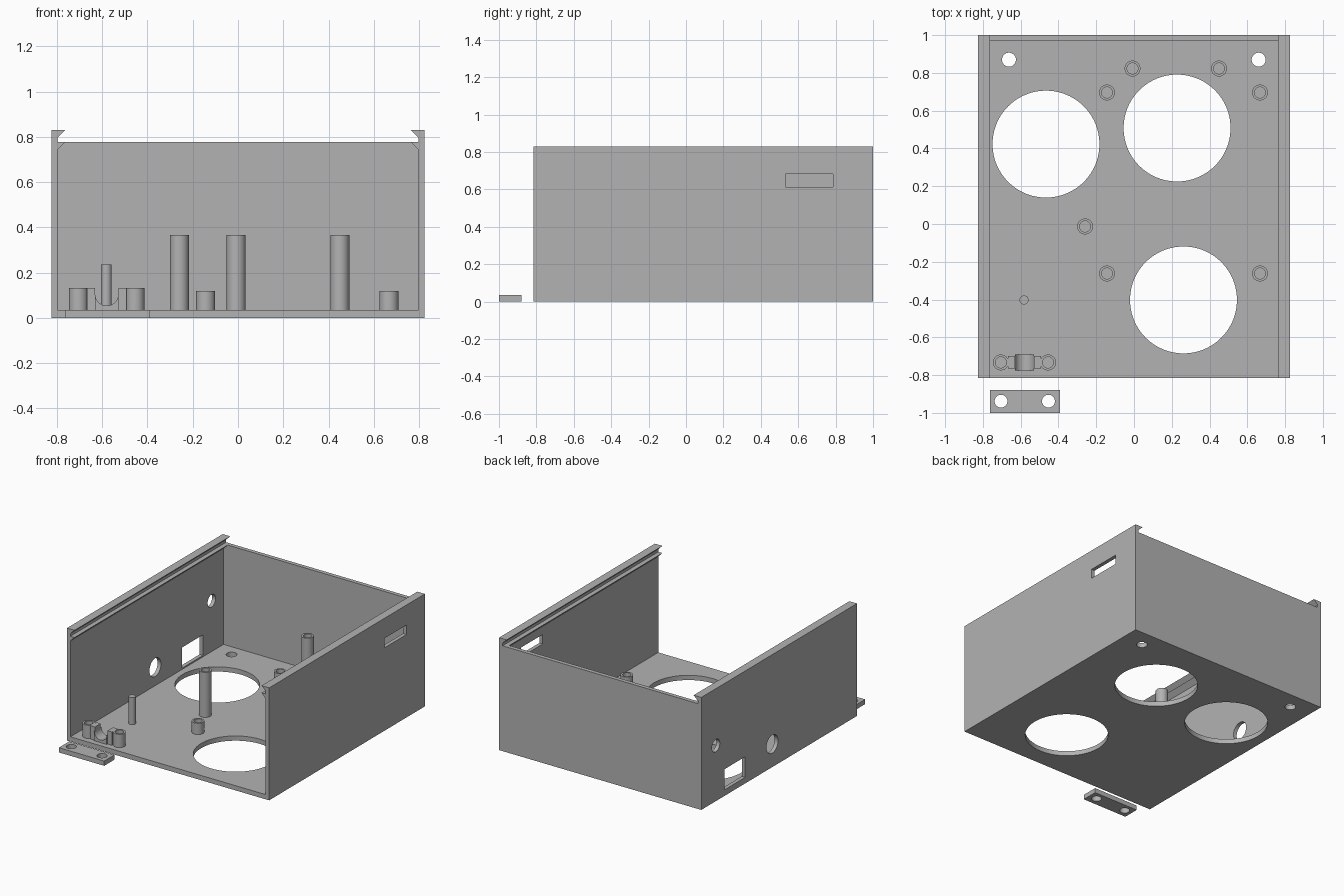
import bpy
import bmesh
from math import pi, cos, sin, radians
from mathutils import Matrix, Vector

cube = bpy.data.objects.get("Cube")
if cube:
    bpy.data.objects.remove(cube, do_unlink=True)

# Single plain grey
GREY = (0.45, 0.45, 0.45, 1)
mat = bpy.data.materials.new("plain_grey")
mat.use_nodes = True
mat.diffuse_color = GREY
for node in mat.node_tree.nodes:
    if node.type == 'BSDF_PRINCIPLED':
        node.inputs["Base Color"].default_value = GREY


def finish(name, bm):
    """Turn a bmesh into a named object with sharp edges kept."""
    bmesh.ops.recalc_face_normals(bm, faces=bm.faces[:])
    me = bpy.data.meshes.new(name)
    bm.to_mesh(me)
    bm.free()
    me.materials.append(mat)
    ob = bpy.data.objects.new(name, me)
    bpy.context.collection.objects.link(ob)
    smooth(ob)
    return ob


def smooth(ob):
    ob.data.shade_smooth()
    ob.data.set_sharp_from_angle(angle=radians(30))


def box(name, x0, x1, y0, y1, z0, z1):
    return extrude_y(name, [(x0, z0), (x1, z0), (x1, z1), (x0, z1)], y0, y1)


def extrude_y(name, points, y0, y1):
    bm = bmesh.new()
    face = bm.faces.new([bm.verts.new((x, y0, z)) for x, z in points])
    made = bmesh.ops.extrude_face_region(bm, geom=[face])["geom"]
    moved = [v for v in made if isinstance(v, bmesh.types.BMVert)]
    bmesh.ops.translate(bm, verts=moved, vec=(0, y1 - y0, 0))
    return finish(name, bm)


def cylinder(name, centre, r, length, axis='Z', sides=64):
    bm = bmesh.new()
    turn = Matrix.Rotation(pi / 2, 4, 'Y') if axis == 'X' else Matrix()
    bmesh.ops.create_cone(bm, cap_ends=True, segments=sides, radius1=r, radius2=r,
                          depth=length, matrix=Matrix.Translation(centre) @ turn)
    return finish(name, bm)


def tube(name, x, y, top, r=0.042, bore=0.029):
    """Screw post standing on the floor with an open bore."""
    bm = bmesh.new()
    path = [bm.verts.new((x + a, y, z)) for a, z in
            [(r, FLOOR), (r, top), (bore, top), (bore, FLOOR)]]
    edges = [bm.edges.new(pair) for pair in zip(path, path[1:] + path[:1])]
    bmesh.ops.spin(bm, geom=path + edges, cent=(x, y, 0), axis=(0, 0, 1),
                   angle=2 * pi, steps=40, use_merge=True)
    bmesh.ops.remove_doubles(bm, verts=bm.verts[:], dist=1e-5)
    return finish(name, bm)


def cut(target, cutters):
    for c in cutters:
        c.hide_render = True
        mod = target.modifiers.new("cut", 'BOOLEAN')
        mod.operation = 'DIFFERENCE'
        mod.solver = 'EXACT'
        mod.object = c
    bpy.context.view_layer.update()
    deps = bpy.context.evaluated_depsgraph_get()
    me = bpy.data.meshes.new_from_object(target.evaluated_get(deps))
    target.modifiers.clear()
    target.data = me
    for c in cutters:
        bpy.data.objects.remove(c, do_unlink=True)
    smooth(target)


FLOOR = 0.035
OUT, INN, LIP = 0.825, 0.797, 0.763
FRONT, BACK = -0.815, 1.0

# Floor and side walls with dovetail lid grooves, as one extruded section
half = [(OUT, 0), (OUT, 0.83), (LIP, 0.83), (INN, 0.797), (INN, 0.777),
        (LIP, 0.777), (INN, 0.743), (INN, FLOOR)]
shell = extrude_y("case_shell", half + [(-x, z) for x, z in reversed(half)], FRONT, BACK)

# Floor openings
holes = [cylinder("cutter", (x, y, 0), r, 0.2, sides=n) for x, y, r, n in [
    (-0.466, 0.423, 0.283, 96), (0.228, 0.508, 0.283, 96), (0.262, -0.402, 0.283, 96),
    (-0.662, 0.87, 0.037, 40), (0.66, 0.87, 0.037, 40)]]
# Side wall openings
holes += [cylinder("cutter", (-OUT, 0.83, 0.41), 0.046, 0.2, 'X'),
          cylinder("cutter", (-OUT, 0.173, 0.17), 0.067, 0.2, 'X'),
          box("cutter", -0.9, -0.7, 0.488, 0.732, 0.045, 0.197),
          box("cutter", 0.7, 0.9, 0.532, 0.786, 0.612, 0.682)]
cut(shell, holes)

box("back_wall", -INN, INN, 0.97, BACK, FLOOR, 0.777)

# Screw posts
for x, y in [(-0.008, 0.823), (0.45, 0.823), (-0.259, -0.013)]:
    tube("tall_post", x, y, 0.367)
for x in (-0.143, 0.667):
    for y in (0.696, -0.262):
        tube("short_post", x, y, 0.118)

# Solid locating peg
cylinder("locating_peg", (-0.582, -0.402, 0.135), 0.024, 0.2, sides=24)

# Cable clamp: two posts, webs and a rounded saddle
CX, CY, TOP, R = -0.58, -0.733, 0.133, 0.051
for side in (-1, 1):
    tube("clamp_post", CX + side * 0.125, CY, TOP)
    a, b = sorted((CX + side * R, CX + side * 0.088))
    box("clamp_web", a, b, CY - 0.033, CY + 0.033, FLOOR, TOP)
arc = [(CX + R * cos(t), 0.105 + R * sin(t))
       for t in [pi + pi * i / 24 for i in range(25)]]
extrude_y("clamp_saddle", arc + [(CX + R, FLOOR), (CX - R, FLOOR)], CY - 0.042, CY + 0.042)

# Loose clamp strap in front of the case
strap = box("clamp_strap", -0.762, -0.392, -1.0, -0.88, 0, FLOOR)
cut(strap, [cylinder("cutter", (x, -0.938, 0), 0.034, 0.2, sides=40)
            for x in (-0.704, -0.453)])
